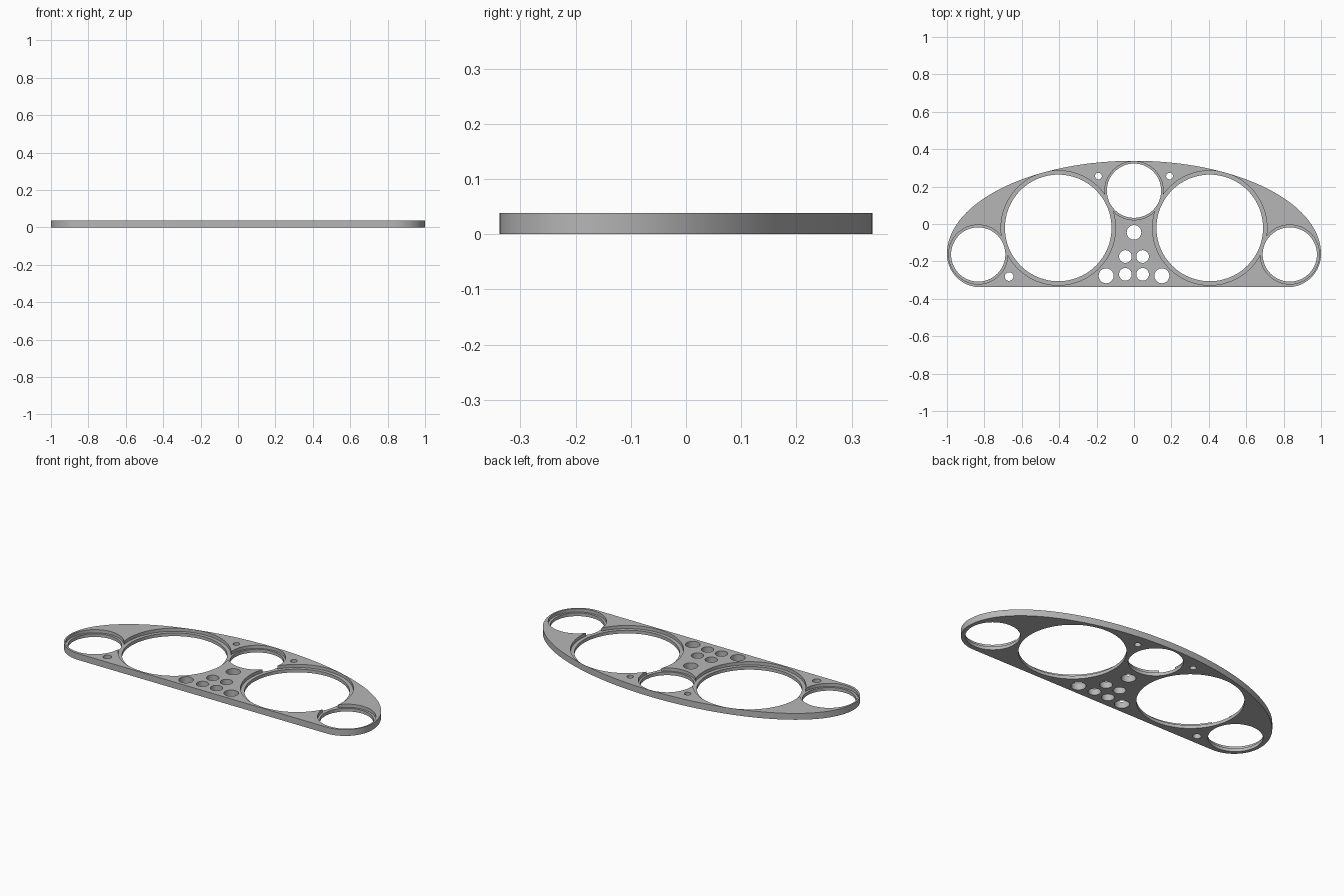
import bpy, bmesh
from math import sin, cos, pi, radians

THICK = 0.038
LEDGE = 0.019

cube = bpy.data.objects.get("Cube")
if cube:
    bpy.data.objects.remove(cube, do_unlink=True)

grey = bpy.data.materials.new("plain grey")
grey.use_nodes = True
colour = (0.47, 0.47, 0.47, 1)
grey.diffuse_color = colour
grey.node_tree.nodes["Principled BSDF"].inputs["Base Color"].default_value = colour


def prism(name, points, z0, z1):
    """Extrude a closed outline from z0 to z1."""
    bm = bmesh.new()
    face = bm.faces.new([bm.verts.new((x, y, z0)) for x, y in points])
    top = bmesh.ops.extrude_face_region(bm, geom=[face])["geom"]
    for v in top:
        if isinstance(v, bmesh.types.BMVert):
            v.co.z = z1
    bmesh.ops.recalc_face_normals(bm, faces=bm.faces)
    mesh = bpy.data.meshes.new(name)
    bm.to_mesh(mesh)
    bm.free()
    mesh.materials.append(grey)
    obj = bpy.data.objects.new(name, mesh)
    bpy.context.collection.objects.link(obj)
    return obj


def arc(cx, cy, rx, ry, start, end, steps):
    angles = [radians(start + (end - start) * i / steps) for i in range(steps + 1)]
    return [(cx + rx * cos(a), cy + ry * sin(a)) for a in angles]


# Panel outline: domed top, rounded lower corners, straight bottom
outline = arc(0, -0.16, 1, 0.498, 0, 180, 96)
outline += arc(-0.822, -0.16, 0.178, 0.178, 180, 270, 16)[1:]
outline += arc(0.822, -0.16, 0.178, 0.178, 270, 360, 16)[:-1]
panel = prism("gauge_panel", outline, 0, THICK)


def drill(name, x, y, r, z0, steps):
    cutter = prism(name, arc(x, y, r, r, 0, 360, steps)[:-1], z0, THICK + 0.05)
    cutter.hide_render = True
    mod = panel.modifiers.new(name, "BOOLEAN")
    mod.operation = "DIFFERENCE"
    mod.solver = "EXACT"
    mod.object = cutter
    return cutter


cutters = []

# Gauge openings, each with a stepped seat: x, y, opening radius, seat radius
gauges = [(0, 0.178, 0.145, 0.156)]
for side in (-1, 1):
    gauges += [(side * 0.405, -0.021, 0.285, 0.306),
               (side * 0.833, -0.163, 0.145, 0.158)]
for x, y, r, seat in gauges:
    cutters.append(drill("seat_cutter", x, y, seat, LEDGE, 96))
    cutters.append(drill("opening_cutter", x, y, r, -0.05, 96))

# Lamp and screw holes: x, y, radius
holes = [(0, -0.045, 0.039), (-0.668, -0.281, 0.023)]
for side in (-1, 1):
    holes += [(side * 0.046, -0.174, 0.034), (side * 0.046, -0.269, 0.034),
              (side * 0.149, -0.277, 0.04), (side * 0.19, 0.256, 0.018)]
for x, y, r in holes:
    cutters.append(drill("hole_cutter", x, y, r, -0.05, 32))

# Apply the cuts, then remove the cutters
bpy.context.view_layer.objects.active = panel
panel.select_set(True)
for mod in list(panel.modifiers):
    bpy.ops.object.modifier_apply(modifier=mod.name)
for cutter in cutters:
    bpy.data.objects.remove(cutter, do_unlink=True)

bpy.ops.object.select_all(action="DESELECT")
panel.select_set(True)
bpy.ops.object.shade_smooth_by_angle(angle=radians(30))
